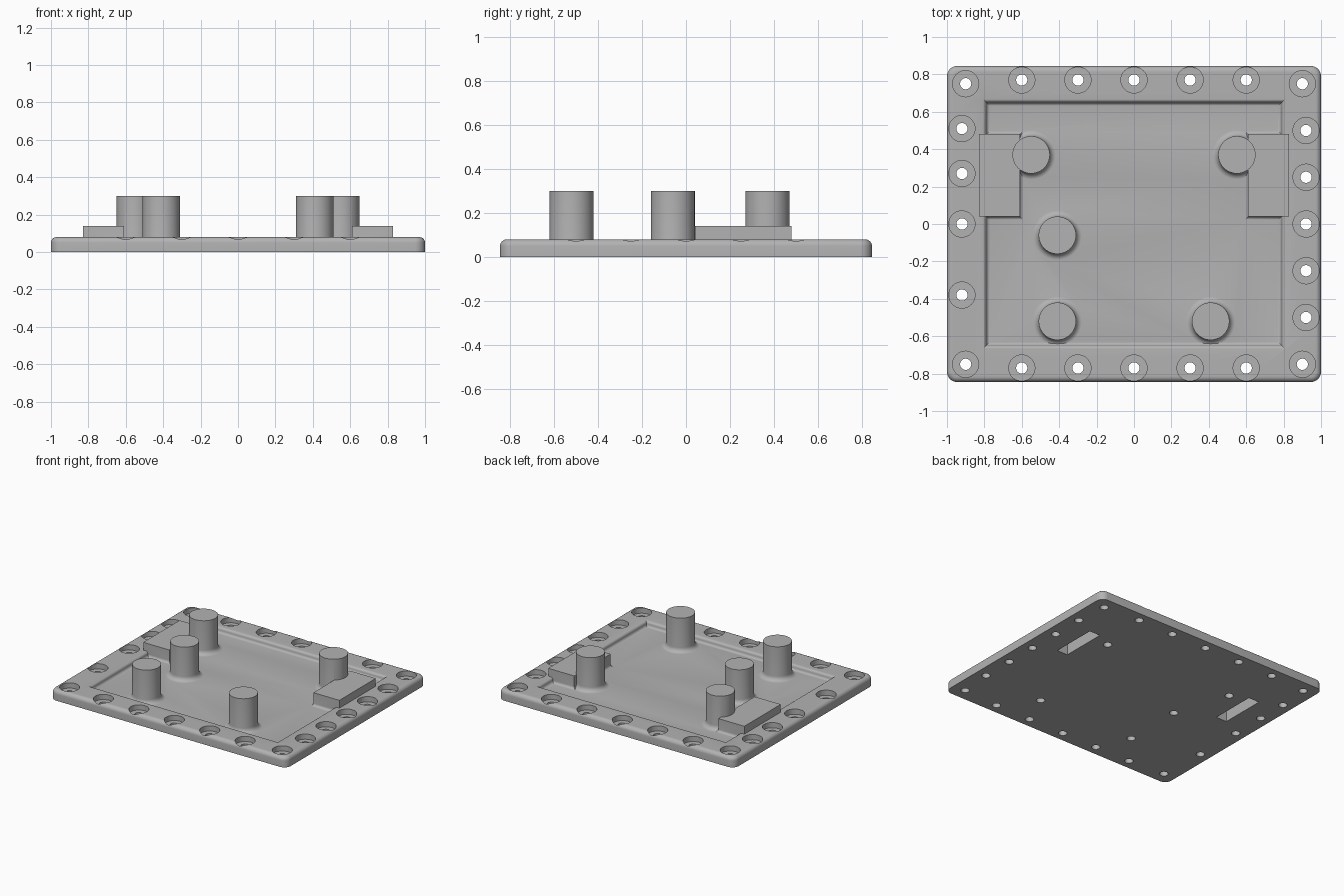
import bpy
import bmesh
from math import cos, sin, pi, radians

if "Cube" in bpy.data.objects:
    bpy.data.objects.remove(bpy.data.objects["Cube"], do_unlink=True)

grey = bpy.data.materials.new("plain_grey")
grey.use_nodes = True
colour = (0.45, 0.45, 0.45, 1)
grey.diffuse_color = colour
grey.node_tree.nodes["Principled BSDF"].inputs["Base Color"].default_value = colour


def outline(cx, cy, hx, hy, r, z, n=10):
    """Rounded rectangle; a circle when the radius equals both half sizes."""
    pts = []
    for q, (sx, sy) in enumerate([(1, 1), (-1, 1), (-1, -1), (1, -1)]):
        for i in range(n + 1):
            a = (q + i / n) * pi / 2
            pts.append((cx + sx * (hx - r) + r * cos(a), cy + sy * (hy - r) + r * sin(a), z))
    return pts


def loft(name, rings):
    bm = bmesh.new()
    loops = [[bm.verts.new(p) for p in ring] for ring in rings]
    for a, b in zip(loops, loops[1:]):
        for i in range(len(a)):
            j = (i + 1) % len(a)
            bm.faces.new((a[i], a[j], b[j], b[i]))
    bm.faces.new(loops[0][::-1])
    bm.faces.new(loops[-1])
    bmesh.ops.remove_doubles(bm, verts=bm.verts, dist=1e-5)
    bmesh.ops.recalc_face_normals(bm, faces=bm.faces)
    mesh = bpy.data.meshes.new(name)
    bm.to_mesh(mesh)
    bm.free()
    mesh.materials.append(grey)
    ob = bpy.data.objects.new(name, mesh)
    bpy.context.collection.objects.link(ob)
    return ob


def cylinder(name, x, y, r, z0, z1):
    return loft(name, [outline(x, y, r, r, r, z) for z in (z0, z1)])


def box(name, x, y, hx, hy, z0, z1):
    return loft(name, [outline(x, y, hx, hy, 0, z) for z in (z0, z1)])


def combine(body, tool, operation):
    mod = body.modifiers.new("combine", "BOOLEAN")
    mod.operation = operation
    mod.solver = "EXACT"
    mod.object = tool
    bpy.ops.object.select_all(action="DESELECT")
    bpy.context.view_layer.objects.active = body
    body.select_set(True)
    bpy.ops.object.modifier_apply(modifier=mod.name)
    bpy.data.objects.remove(tool, do_unlink=True)


TOP, FLOOR, STEPS = 0.08, 0.04, 6
arc = [i / STEPS * pi / 2 for i in range(STEPS + 1)]

# Plate with rounded corners and a rounded upper edge
edge = 0.03
profile = [(0, 0)] + [(edge * (1 - cos(a)), TOP - edge + edge * sin(a)) for a in arc]
plate = loft("cover_plate", [outline(0, 0, 1 - d, 0.845 - d, 0.055 - d, z) for d, z in profile])

# Recessed tray with a rounded lip and a filleted foot
soft = 0.02
profile = [(soft * sin(a), FLOOR + soft * (1 - cos(a))) for a in arc]
profile += [(2 * soft - soft * cos(a), FLOOR + soft + soft * sin(a)) for a in arc[1:-1]]
profile += [(2 * soft, TOP + 0.0005), (2 * soft, TOP + 0.05)]
combine(plate, loft("tray_cutter", [outline(0, 0, 0.77 + d, 0.63 + d, 0, z) for d, z in profile]),
        "DIFFERENCE")


# Raised parts with a fillet where they meet the tray floor
def raised(name, x, y, hx, hy, r, fillet, top):
    prof = [(fillet, FLOOR - 0.01)]
    prof += [(fillet * (1 - sin(a)), FLOOR - 0.0005 + fillet * (1 - cos(a))) for a in arc]
    prof.append((0, top))
    return loft(name, [outline(x, y, hx + d, hy + d, r + d if r else 0, z) for d, z in prof])


bosses = [(-0.55, 0.37), (0.55, 0.37), (-0.41, -0.06), (-0.41, -0.52), (0.41, -0.52)]
for side in (-1, 1):
    combine(plate, raised("latch_block", side * 0.72, 0.26, 0.11, 0.22, 0, 0.02, 0.14), "UNION")
for x, y in bosses:
    combine(plate, raised("boss", x, y, 0.1, 0.1, 0.1, 0.035, 0.3), "UNION")

# Blind slots and blind screw holes in the underside
for side in (-1, 1):
    combine(plate, box("slot_cutter", side * 0.72, 0.26, 0.045, 0.175, -0.05, 0.11), "DIFFERENCE")
for x, y in bosses:
    combine(plate, cylinder("blind_hole_cutter", x, y, 0.03, -0.05, 0.25), "DIFFERENCE")

# Counterbored screw holes around the rim
holes = [(x * 0.3, y) for x in range(-2, 3) for y in (-0.77, 0.77)]
holes += [(x, y) for x in (-0.9, 0.9) for y in (-0.75, 0.75)]
holes += [(-0.92, y) for y in (0.51, 0.27, 0, -0.38)]
holes += [(0.92, y * 0.25) for y in range(-2, 3)]
for x, y in holes:
    rings = [(0.03, -0.05), (0.03, FLOOR), (0.07, FLOOR), (0.07, 0.15)]
    combine(plate, loft("screw_cutter", [outline(x, y, r, r, r, z) for r, z in rings]), "DIFFERENCE")

bpy.ops.object.select_all(action="DESELECT")
plate.select_set(True)
bpy.context.view_layer.objects.active = plate
bpy.ops.object.shade_smooth_by_angle(angle=radians(30))
